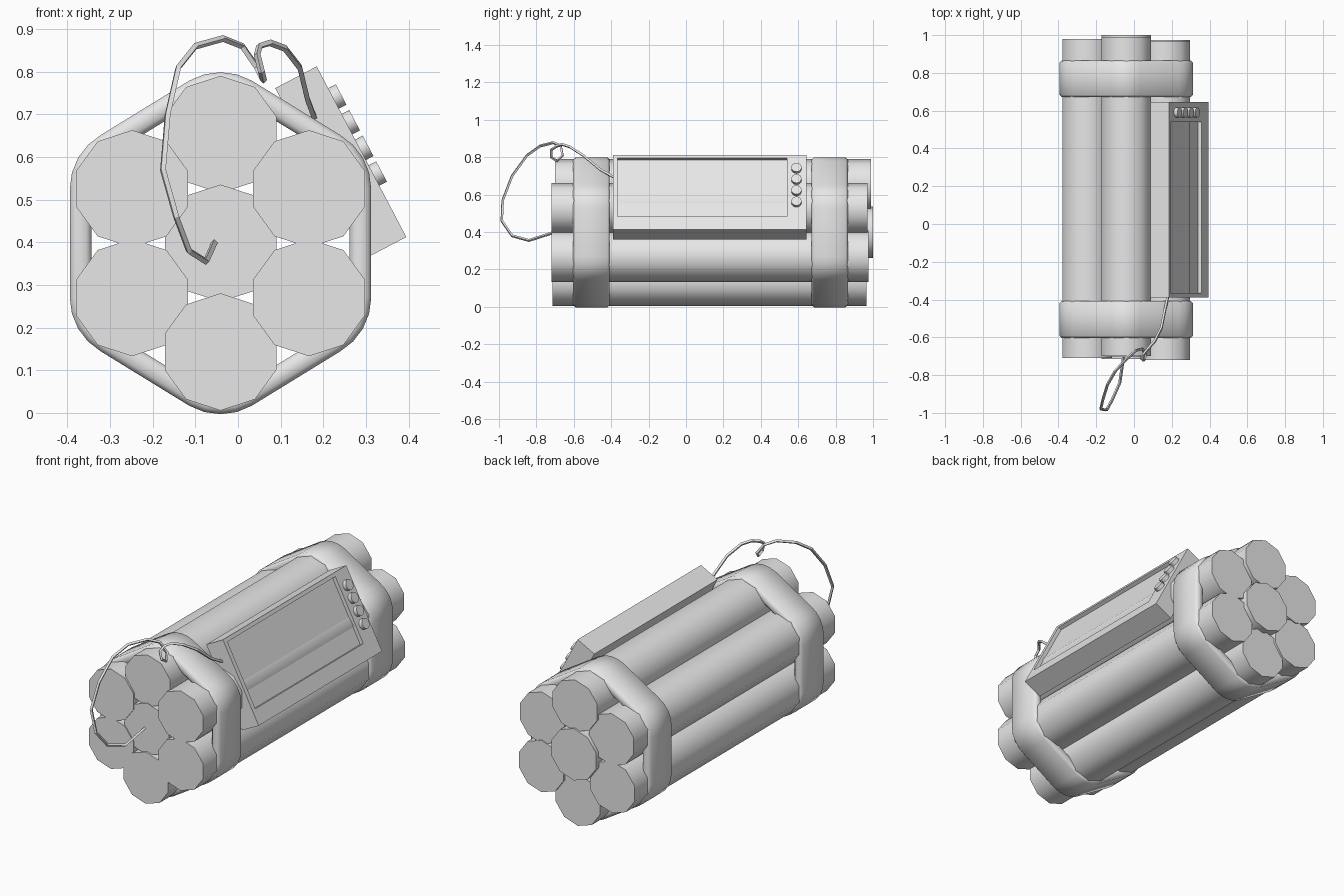
import bpy, bmesh, math
from mathutils import Matrix, Vector

if "Cube" in bpy.data.objects:
    bpy.data.objects.remove(bpy.data.objects["Cube"], do_unlink=True)

grey = bpy.data.materials.new("light_grey")
grey.use_nodes = True
grey.diffuse_color = (0.8, 0.8, 0.8, 1)
grey.node_tree.nodes["Principled BSDF"].inputs["Base Color"].default_value = (0.8, 0.8, 0.8, 1)

AXIS_X, AXIS_Z = -0.041, 0.398      # centre line of the bundle
DX, DZ = 0.2075, 0.1275             # spacing of the outer sticks
HEX = [(0, 2 * DZ), (-DX, DZ), (-DX, -DZ), (0, -2 * DZ), (DX, -DZ), (DX, DZ)]


def add_object(name, bm, smooth=None):
    bmesh.ops.recalc_face_normals(bm, faces=bm.faces)
    mesh = bpy.data.meshes.new(name)
    bm.to_mesh(mesh)
    bm.free()
    mesh.materials.append(grey)
    obj = bpy.data.objects.new(name, mesh)
    bpy.context.collection.objects.link(obj)
    if smooth is not None:
        bpy.ops.object.select_all(action='DESELECT')
        bpy.context.view_layer.objects.active = obj
        obj.select_set(True)
        bpy.ops.object.shade_smooth_by_angle(angle=math.radians(smooth))
    return obj


# Ten-sided sticks, a corner pointing up
def stick(name, x, z, front, back):
    bm = bmesh.new()
    turn = Matrix.Rotation(math.pi / 2, 4, 'X') @ Matrix.Rotation(math.pi / 2, 4, 'Z')
    place = Matrix.Translation((AXIS_X + x, (front + back) / 2, AXIS_Z + z))
    bmesh.ops.create_cone(bm, cap_ends=True, segments=10, radius1=0.1375, radius2=0.1375,
                          depth=back - front)
    # put a corner on the vertical axis whatever the starting corner is
    first = bm.verts[:][0].co
    spin = Matrix.Rotation(-math.atan2(first.y, first.x), 4, 'Z')
    bmesh.ops.transform(bm, matrix=place @ turn @ spin, verts=bm.verts)
    add_object(name, bm, 40)


ends = [(-0.70, 0.99), (-0.71, 0.98), (-0.71, 0.975), (-0.715, 0.965), (-0.72, 0.975), (-0.72, 0.97)]
for i, ((x, z), (front, back)) in enumerate(zip(HEX, ends)):
    stick(f"outer_stick_{i + 1}", x, z, front, back)
stick("centre_stick", 0, 0, -0.705, 1.0)


# Rounded hexagonal bands around the sticks
def outline(radius):
    points = []
    for k, (x, z) in enumerate(HEX):
        for step in range(5):
            a = math.radians(60 + 60 * k + 15 * step)
            points.append((AXIS_X + x + radius * math.cos(a), AXIS_Z + z + radius * math.sin(a)))
    return points


def band(name, front, back):
    bm = bmesh.new()
    rings = [[bm.verts.new((x, y, z)) for x, z in outline(r)]
             for r, y in ((0.146, front), (0.146, back), (0.095, back), (0.095, front))]
    count = len(rings[0])
    for k, ring in enumerate(rings):
        other = rings[(k + 1) % 4]
        for i in range(count):
            j = (i + 1) % count
            bm.faces.new((ring[i], ring[j], other[j], other[i]))
    obj = add_object(name, bm, 180)
    bevel = obj.modifiers.new("soft_edges", 'BEVEL')
    bevel.width = 0.012
    bevel.segments = 1
    bevel.limit_method = 'ANGLE'
    bevel.angle_limit = math.radians(60)


band("front_band", -0.603, -0.408)
band("back_band", 0.672, 0.865)

# Tilted timer box with a sunken screen
TILT = Matrix.Translation((0.241, 0.1275, 0.587)) @ Matrix.Rotation(math.radians(62.3), 4, 'Y')
bm = bmesh.new()
bmesh.ops.create_cube(bm, size=1)
bmesh.ops.scale(bm, vec=(0.452, 1.035, 0.11), verts=bm.verts)
face = max(bm.faces, key=lambda f: f.calc_center_median().z)
bmesh.ops.inset_region(bm, faces=[face], thickness=0.02)
for v in face.verts:
    v.co.x = -0.206 if v.co.x < 0 else 0.146
    v.co.y = -0.4925 if v.co.y < 0 else 0.4125
hole = bmesh.ops.extrude_face_region(bm, geom=[face])
bmesh.ops.translate(bm, vec=(0, 0, -0.02),
                    verts=[g for g in hole["geom"] if isinstance(g, bmesh.types.BMVert)])
if face.is_valid:
    bmesh.ops.delete(bm, geom=[face], context='FACES_ONLY')
bmesh.ops.transform(bm, matrix=TILT, verts=bm.verts)
add_object("timer_box", bm)

# Row of round buttons beside the screen
for i in range(4):
    bm = bmesh.new()
    bmesh.ops.create_cone(bm, cap_ends=True, segments=16, radius1=0.027, radius2=0.027, depth=0.03)
    place = Matrix.Translation((-0.141 + 0.068 * i, 0.463, 0.06))
    bmesh.ops.transform(bm, matrix=TILT @ place, verts=bm.verts)
    add_object(f"button_{i + 1}", bm, 40)

# Thin looping wire from the centre stick to the box
path = [(-.055, -.70, .40), (-.075, -.84, .355), (-.115, -.93, .38), (-.145, -.985, .46),
        (-.176, -.98, .57), (-.165, -.93, .70), (-.14, -.85, .81), (-.10, -.78, .86),
        (-.035, -.71, .878), (.01, -.67, .86), (.045, -.66, .81), (.06, -.69, .78),
        (.055, -.72, .80), (.045, -.72, .84), (.05, -.69, .86), (.075, -.66, .868),
        (.11, -.62, .855), (.145, -.55, .81), (.163, -.46, .735), (.18, -.38, .69)]
curve = bpy.data.curves.new("wire", 'CURVE')
curve.dimensions = '3D'
curve.bevel_depth = 0.008
curve.bevel_resolution = 0
curve.use_fill_caps = True
spline = curve.splines.new('POLY')
spline.points.add(len(path) - 1)
for point, co in zip(spline.points, path):
    point.co = (*co, 1)
spline.use_smooth = False
curve.materials.append(grey)
bpy.context.collection.objects.link(bpy.data.objects.new("wire", curve))
